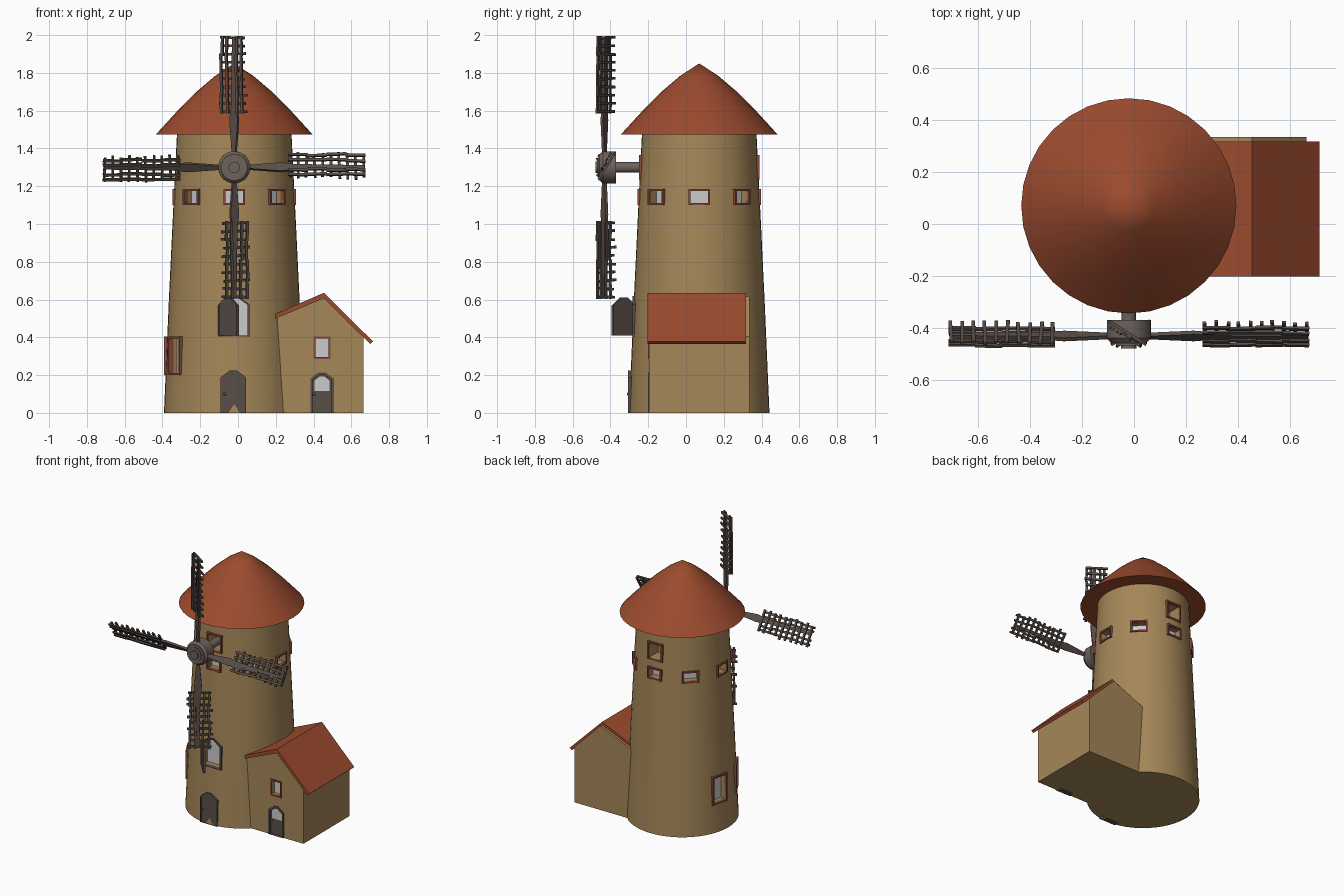
import bpy, bmesh, math, random
from mathutils import Matrix, Vector

if "Cube" in bpy.data.objects:
    bpy.data.objects.remove(bpy.data.objects["Cube"])

random.seed(4)
T, R, rad = Matrix.Translation, Matrix.Rotation, math.radians


def material(name, rgb):
    m = bpy.data.materials.new(name)
    m.diffuse_color = (*rgb, 1)
    m.use_nodes = True
    m.node_tree.nodes["Principled BSDF"].inputs["Base Color"].default_value = m.diffuse_color
    return m


TAN = material("plaster", (.376, .242, .098))
TILE = material("roof_tile", (.33, .07, .027))
WOOD = material("dark_wood", (.10, .077, .065))
IRON = material("hub_wood", (.155, .122, .107))
TRIM = material("red_trim", (.26, .07, .048))


def finish(bm, name, mat=None, matrix=Matrix(), smooth=False):
    bmesh.ops.recalc_face_normals(bm, faces=bm.faces)
    me = bpy.data.meshes.new(name)
    bm.to_mesh(me)
    bm.free()
    ob = bpy.data.objects.new(name, me)
    bpy.context.collection.objects.link(ob)
    if mat:
        me.materials.append(mat)
    ob.matrix_world = matrix
    if smooth:
        activate(ob)
        bpy.ops.object.shade_smooth_by_angle(angle=rad(30))
    return ob


def activate(ob):
    bpy.ops.object.select_all(action='DESELECT')
    ob.select_set(True)
    bpy.context.view_layer.objects.active = ob


def lathe(name, profile, mat, matrix, n=32, smooth=True):
    bm = bmesh.new()
    vs = [bm.verts.new((r, 0, h)) for r, h in profile]
    es = [bm.edges.new(p) for p in zip(vs, vs[1:])]
    bmesh.ops.spin(bm, geom=vs + es, cent=(0, 0, 0), axis=(0, 0, 1),
                   angle=math.tau, steps=n, use_duplicate=False)
    bmesh.ops.remove_doubles(bm, verts=bm.verts, dist=1e-5)
    return finish(bm, name, mat, matrix, smooth)


def add_prism(bm, pts, y0, y1, matrix=Matrix()):
    a = [bm.verts.new(matrix @ Vector((x, y0, z))) for x, z in pts]
    b = [bm.verts.new(matrix @ Vector((x, y1, z))) for x, z in pts]
    bm.faces.new(a)
    bm.faces.new(b[::-1])
    for i in range(len(pts)):
        bm.faces.new((a[i], b[i], b[i - 1], a[i - 1]))


def prism(name, pts, y0, y1, mat=None, matrix=Matrix()):
    bm = bmesh.new()
    add_prism(bm, pts, y0, y1, matrix)
    return finish(bm, name, mat)


def frame(name, outer, inner, y0, y1, mat, matrix=Matrix()):
    bm = bmesh.new()
    loops = [[bm.verts.new(matrix @ Vector((x, y, z))) for x, z in pts]
             for pts, y in ((outer, y0), (inner, y0), (inner, y1), (outer, y1))]
    for i in range(len(outer)):
        for k in range(4):
            p, q = loops[k], loops[(k + 1) % 4]
            bm.faces.new((p[i], q[i], q[i - 1], p[i - 1]))
    return finish(bm, name, mat)


def rect(x, z, w, h):
    return [(x - w / 2, z - h / 2), (x + w / 2, z - h / 2), (x + w / 2, z + h / 2), (x - w / 2, z + h / 2)]


def arch(x, z, w, h):
    s = z + h - w * .27
    return [(x - w / 2, z), (x + w / 2, z), (x + w / 2, s),
            (x + w * .14, z + h), (x - w * .14, z + h), (x - w / 2, s)]


def cut(ob, bm):
    cutter = finish(bm, "cutter")
    cutter.hide_render = True
    mod = ob.modifiers.new("openings", 'BOOLEAN')
    mod.operation, mod.solver, mod.object = 'DIFFERENCE', 'EXACT', cutter
    activate(ob)
    bpy.ops.object.modifier_apply(modifier=mod.name)
    bpy.data.objects.remove(cutter)


# Tower and conical roof
C = T((-.02, .07, 0))
WALL = [(0, 0), (.372, 0), (.346, .6), (.322, 1.1), (.303, 1.48), (0, 1.48)]
tower = lathe("tower", WALL, TAN, C, 48, False)
lathe("tower_roof", [(0, 1.474), (.415, 1.474), (.295, 1.605), (.2, 1.7), (.1, 1.785), (0, 1.85)], TILE, C)


def radius(z):
    for (r0, z0), (r1, z1) in zip(WALL[1:4], WALL[2:5]):
        if z <= z1:
            return r0 + (r1 - r0) * (z - z0) / (z1 - z0)


def facing(az):
    return C @ R(rad(az - 270), 4, 'Z')


# Tower windows: name, azimuth, height, size, recess depth, pane
windows = [("small_window", a * 45, 1.142, .115, .085, .055, True) for a in range(8)]
windows += [("axle_window", a, 1.30, .12, .13, .10, False) for a in (90, 270)]
windows += [("tall_window", a, .302, .13, .205, .05, True) for a in (168, 209)]
holes = bmesh.new()
for name, az, z, w, h, d, pane in windows:
    r, m = radius(z), facing(az)
    inner = rect(0, z, w - .022, h - .022)
    add_prism(holes, inner, -r - .05, -r + d, m)
    frame(name + "_frame", rect(0, z, w, h), inner, -r - .008, -r + .02, TRIM, m)
    if pane:
        prism(name + "_pane", inner, -r + d - .007, -r + d + .004, None, m)

# Upper loading door, open
F = facing(270)
add_prism(holes, arch(0, .41, .14, .20), -.42, -.285, F)
frame("upper_door_frame", arch(0, .405, .164, .213), arch(0, .41, .14, .20), -.354, -.325, WOOD, F)
prism("upper_door_pane", arch(0, .41, .14, .20), -.293, -.283, None, F)
prism("upper_door_leaf", arch(.077, .41, .154, .20), -.008, .008, WOOD,
      T((-.10, -.27, 0)) @ R(rad(-50), 4, 'Z'))
cut(tower, holes)
activate(tower)
bpy.ops.object.shade_smooth_by_angle(angle=rad(25))


def knob(name, loc):
    bm = bmesh.new()
    bmesh.ops.create_uvsphere(bm, u_segments=10, v_segments=6, radius=.008, matrix=T(loc))
    finish(bm, name, IRON, smooth=True)


# Ground-floor tower door
prism("tower_door", arch(-.005, 0, .115, .21), -.370, -.33, WOOD, F)
frame("tower_door_frame", arch(-.005, 0, .136, .224), arch(-.005, 0, .115, .21), -.376, -.33, WOOD, F)
knob("tower_door_knob", (-.07, -.305, .10))

# Side house with asymmetric gable
house = prism("house", [(.15, 0), (.665, 0), (.665, .405), (.455, .615), (.15, .485)], -.195, .335, TAN)
prism("house_roof", [(.455, .636), (.715, .378), (.700, .364), (.455, .607), (.16, .483), (.16, .507)],
      -.203, .318, TILE)
holes = bmesh.new()
win, door = rect(.445, .345, .07, .10), arch(.445, 0, .10, .20)
add_prism(holes, win, -.25, -.155)
add_prism(holes, arch(.445, -.02, .10, .22), -.25, -.155)
cut(house, holes)
frame("house_window_frame", rect(.445, .345, .088, .12), win, -.202, -.18, TRIM)
prism("house_window_pane", win, -.163, -.153)
frame("house_door_frame", arch(.445, 0, .124, .215), door, -.202, -.17, WOOD)
prism("house_door_leaf", door, -.182, -.155, WOOD)
prism("house_door_pane", arch(.445, .115, .078, .078), -.187, -.17)
knob("house_door_knob", (.402, -.187, .10))

# Axle and stepped hub, turned about the y axis
lathe("hub", [(0, .37), (.085, .37), (.085, .44), (.07, .457), (.07, .462), (.05, .462),
              (.05, .469), (.03, .469), (.03, .48), (0, .48)], IRON,
      T((-.02, 0, 1.3)) @ R(rad(90), 4, 'X'))
lathe("axle", [(0, -.03), (.028, -.03), (.028, .38), (0, .38)], IRON,
      T((-.02, 0, 1.3)) @ R(rad(90), 4, 'X'), 20)


def bar(bm, x, y, z, sx, sy, sz, tilt=0):
    bmesh.ops.create_cube(bm, size=1, matrix=T((x, y, z)) @ R(tilt, 4, 'Y') @ Matrix.Diagonal((sx, sy, sz, 1)))


# One lattice sail, pitched about its spar, repeated four times
for k, side in enumerate(("top", "right", "bottom", "left")):
    bm = bmesh.new()
    add_prism(bm, [(-.010, .06), (.010, .06), (.026, .25), (.016, .32), (.009, .69),
                   (-.009, .69), (-.016, .32), (-.026, .25)], -.008, .008)
    for x in (-.066, -.032, .026, .056):
        for j in range(4):
            bar(bm, x - .006 + random.uniform(-.005, .005), -.01, .337 + j * .102,
                .015, .010, .106, random.uniform(-.05, .05))
    for j in range(10):
        bar(bm, -.012 + random.uniform(-.008, .008), .007, .295 + j * .0435,
            .150 + random.uniform(-.012, .012), .012, .014, random.uniform(-.06, .06))
    finish(bm, side + "_sail", WOOD,
           T((-.02, -.432, 1.3)) @ R(k * math.pi / 2, 4, 'Y') @ R(rad(-32), 4, 'Z'))
